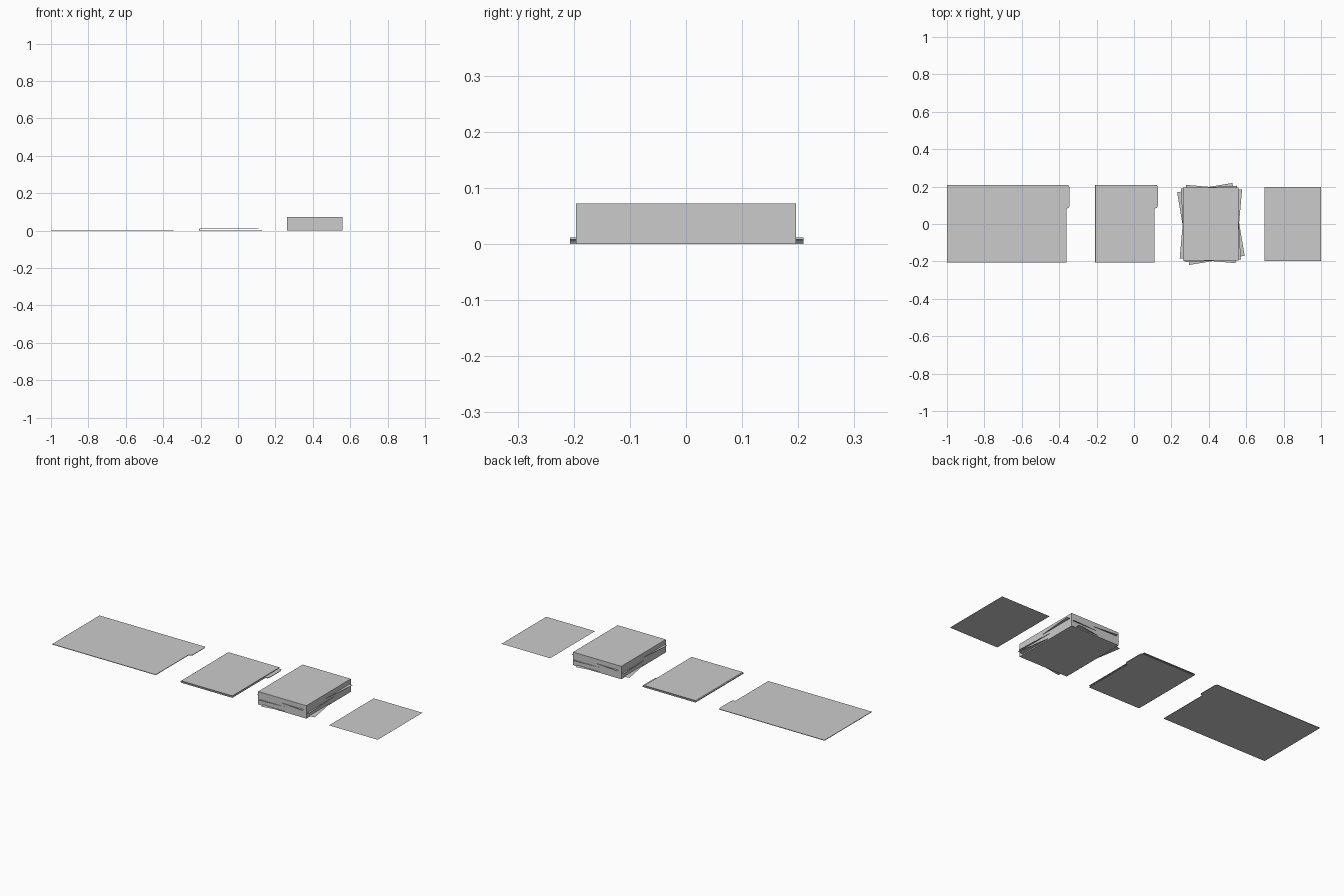
import bpy, bmesh, math

if "Cube" in bpy.data.objects:
    bpy.data.objects.remove(bpy.data.objects["Cube"])

Y0, Y1 = -0.207, 0.209      # folder ends
CARD = 0.003                # folder card thickness


def finish(name, bm):
    bmesh.ops.recalc_face_normals(bm, faces=bm.faces)
    me = bpy.data.meshes.new(name)
    bm.to_mesh(me)
    bm.free()
    ob = bpy.data.objects.new(name, me)
    bpy.context.collection.objects.link(ob)
    return ob


def extrude(bm, pts, vec):
    f = bm.faces.new([bm.verts.new(p) for p in pts])
    r = bmesh.ops.extrude_face_region(bm, geom=[f], use_keep_orig=True)
    vs = [g for g in r["geom"] if isinstance(g, bmesh.types.BMVert)]
    bmesh.ops.translate(bm, verts=vs, vec=vec)


def tabbed_card(bm, x0, x1, z):
    # flat card with a chamfered tab at the right edge
    t = x1 + 0.017
    outline = [(x0, Y0), (x1, Y0), (x1, 0.082), (t - 0.004, 0.087), (t, 0.096),
               (t, 0.196), (t - 0.006, Y1), (x0, Y1)]
    extrude(bm, [(x, y, z) for x, y in outline], (0, 0, CARD))


def sheet(name, cx, z, angle=0, w=0.3, h=0.394):
    bm = bmesh.new()
    c, s = math.cos(math.radians(angle)), math.sin(math.radians(angle))
    bm.faces.new([bm.verts.new((cx + c * x - s * y, s * x + c * y, z))
                  for x, y in ((-w/2, -h/2), (w/2, -h/2), (w/2, h/2), (-w/2, h/2))])
    me = bpy.data.meshes.new(name)
    bm.to_mesh(me)
    bm.free()
    bpy.context.collection.objects.link(bpy.data.objects.new(name, me))


# open folder
bm = bmesh.new()
tabbed_card(bm, -1.0, -0.362, 0)
finish("open_folder", bm)

# closed folder: tabbed back, then spine and front cover as one L profile
bm = bmesh.new()
tabbed_card(bm, -0.205, 0.11, 0)
finish("closed_folder_back", bm)
bm = bmesh.new()
prof = [(-0.205, 0), (-0.209, 0.003), (-0.209, 0.008), (-0.205, 0.011), (0.11, 0.011),
        (0.11, 0.008), (-0.203, 0.008), (-0.206, 0.006), (-0.206, 0.004), (-0.203, 0.003)]
extrude(bm, [(x, Y0, z) for x, z in prof], (0, Y1 - Y0, 0))
finish("closed_folder_cover", bm)

# neat paper stack
bm = bmesh.new()
bmesh.ops.create_cube(bm, size=1)
bmesh.ops.scale(bm, verts=bm.verts, vec=(0.297, 0.392, 0.072))
bmesh.ops.translate(bm, verts=bm.verts, vec=(0.41, 0, 0.036))
finish("paper_stack", bm)

# crooked sheets poking out of the stack
for i, (z, a) in enumerate(((0.006, 9.5), (0.03, 3), (0.047, -5))):
    sheet(f"crooked_sheet_{i + 1}", 0.411, z, a)

# loose single sheet
sheet("loose_sheet", 0.849, 0.0005)
